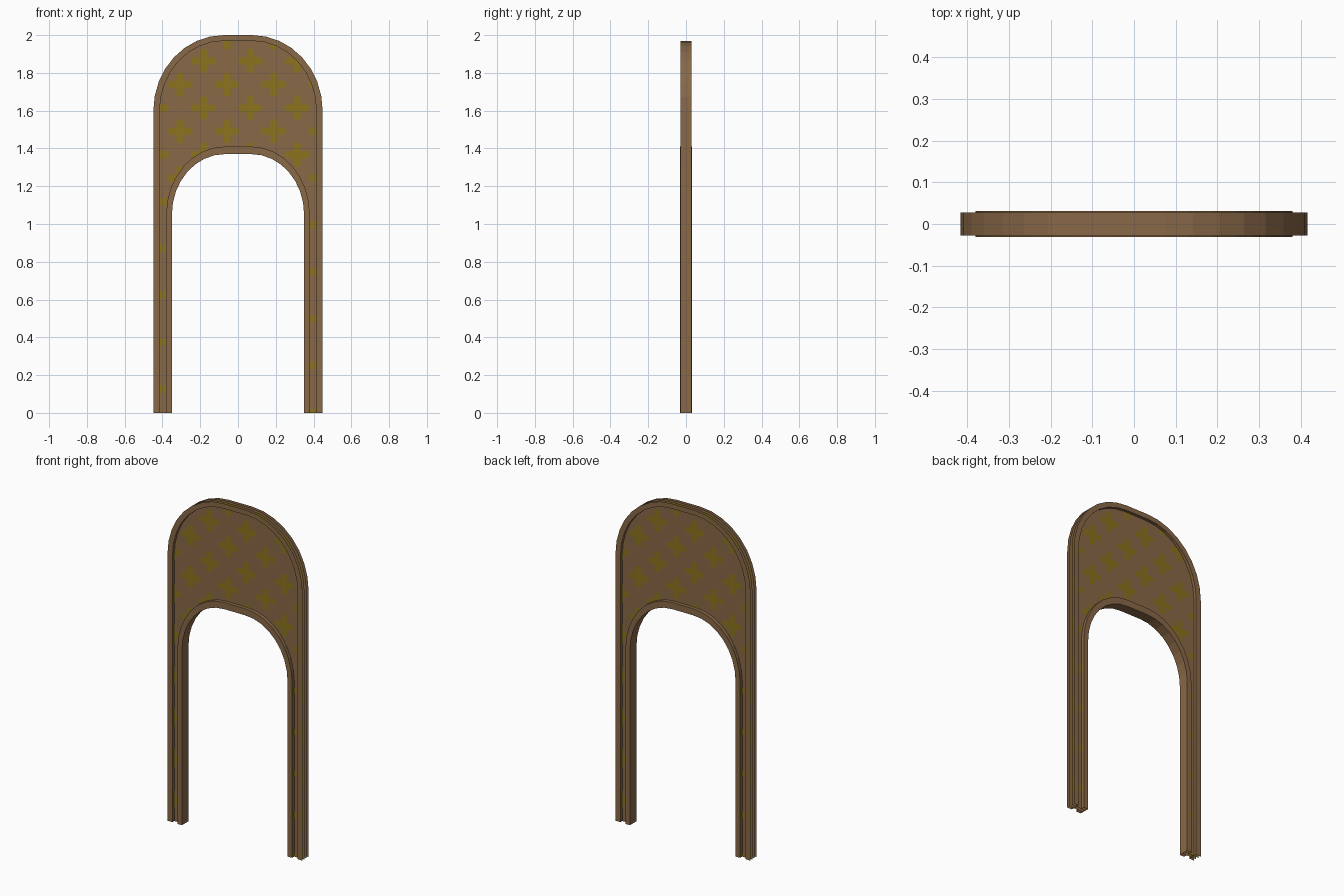
import bpy, math

if "Cube" in bpy.data.objects:
    bpy.data.objects.remove(bpy.data.objects["Cube"])

def material(name, col):
    m = bpy.data.materials.new(name)
    m.diffuse_color = (*col, 1)
    m.use_nodes = True
    m.node_tree.nodes["Principled BSDF"].inputs["Base Color"].default_value = m.diffuse_color
    return m

BROWN = material("warm_brown", (0.250, 0.138, 0.063))
GOLD = material("dull_gold", (0.262, 0.172, 0.013))

def arch(half_w, top, spring, flat):
    """Arch outline from left foot to right foot, as (x, z) points."""
    a, b, n = half_w - flat, top - spring, 8
    right = [(flat + a * math.cos(i * math.pi / 2 / n),
              spring + b * math.sin(i * math.pi / 2 / n)) for i in range(n + 1)]
    right = [(half_w, 0)] + right
    return [(-x, z) for x, z in right] + right[::-1]

OUTER = arch(0.448, 2.0, 1.6, 0.075)
RIM_IN = arch(0.415, 1.97, 1.6, 0.075)
TRIM_OUT = arch(0.38, 1.41, 1.05, 0.07)
OPENING = arch(0.35, 1.37, 1.05, 0.07)

# Depths of the front half; the back is the same, turned half round
RIM_Y, TRIM_Y, PANEL_Y = -0.028, -0.031, -0.010

def make(name, polys, mat):
    """Object from a list of 3D polygons."""
    verts, faces = [], []
    for p in polys:
        faces.append(range(len(verts), len(verts) + len(p)))
        verts += p
    me = bpy.data.meshes.new(name)
    me.from_pydata(verts, [], [list(f) for f in faces])
    me.materials.append(mat)
    ob = bpy.data.objects.new(name, me)
    bpy.context.collection.objects.link(ob)
    return ob

def bridge(ca, ya, cb, yb):
    """Quad strip between two outlines at given depths."""
    out = []
    for i in range(len(ca) - 1):
        quad = [(*ca[i], ya), (*ca[i + 1], ya), (*cb[i + 1], yb), (*cb[i], yb)]
        out.append([(x, y, z) for x, z, y in quad])
    return out

def clip(poly, a, b, sign):
    """Part of poly on one side of line a-b (sign 1 = right-hand side)."""
    def d(p):
        return -sign * ((b[0] - a[0]) * (p[1] - a[1]) - (b[1] - a[1]) * (p[0] - a[0]))
    out = []
    for i, p in enumerate(poly):
        q = poly[(i + 1) % len(poly)]
        dp, dq = d(p), d(q)
        if dp >= 0:
            out.append(p)
        if dp * dq < 0:
            t = dp / (dp - dq)
            out.append((p[0] + t * (q[0] - p[0]), p[1] + t * (q[1] - p[1])))
    return out if len(out) > 2 else []

def fit_to_panel(poly):
    """Trim a motif piece to the outer arch and cut away the opening."""
    def edges(c):
        return zip(c, c[1:] + c[:1])
    for a, b in edges(OUTER):
        poly = clip(poly, a, b, 1)
    pieces = []
    for a, b in edges(OPENING):
        pieces.append(clip(poly, a, b, -1))
        poly = clip(poly, a, b, 1)
    return [p for p in pieces if p]

# Four-lobed flower motif: square centre and four rounded arms
def motif(cx, cz):
    core = 0.024
    parts = [[(-core, -core), (core, -core), (core, core), (-core, core)]]
    arm = [(core, -0.017), (0.050, -0.021), (0.061, -0.012),
           (0.066, 0), (0.061, 0.012), (0.050, 0.021), (core, 0.017)]
    for k in range(4):
        c, s = round(math.cos(k * math.pi / 2)), round(math.sin(k * math.pi / 2))
        parts.append([(x * c - z * s, x * s + z * c) for x, z in arm])
    return [[(cx + x, cz + z) for x, z in p] for p in parts]

flowers = []
for row in range(17):
    z = 1.987 - 0.1240 * row
    start = -0.306 if row % 2 == 0 else -0.431
    for col in range(4):
        for part in motif(start + 0.248 * col, z):
            for piece in fit_to_panel(part):
                flowers.append([(x, PANEL_Y - 0.001, zz) for x, zz in piece])

for side, turn in (("front", 0), ("back", math.pi)):
    parts = [
        # recessed sheet between the rims
        make(side + "_panel", bridge(OPENING, PANEL_Y, OUTER, PANEL_Y), BROWN),
        # outer rim face with its inner wall, and the closing wall behind it
        make(side + "_outer_rim", bridge(RIM_IN, RIM_Y, OUTER, RIM_Y)
             + bridge(RIM_IN, PANEL_Y, RIM_IN, RIM_Y)
             + bridge(RIM_IN, PANEL_Y, RIM_IN, 0), BROWN),
        # raised trim round the opening, with the reveal
        make(side + "_inner_trim", bridge(OPENING, TRIM_Y, TRIM_OUT, TRIM_Y)
             + bridge(TRIM_OUT, TRIM_Y, TRIM_OUT, PANEL_Y)
             + bridge(OPENING, 0, OPENING, TRIM_Y), BROWN),
        make(side + "_flower_pattern", flowers, GOLD),
    ]
    for ob in parts:
        ob.rotation_euler.z = turn
